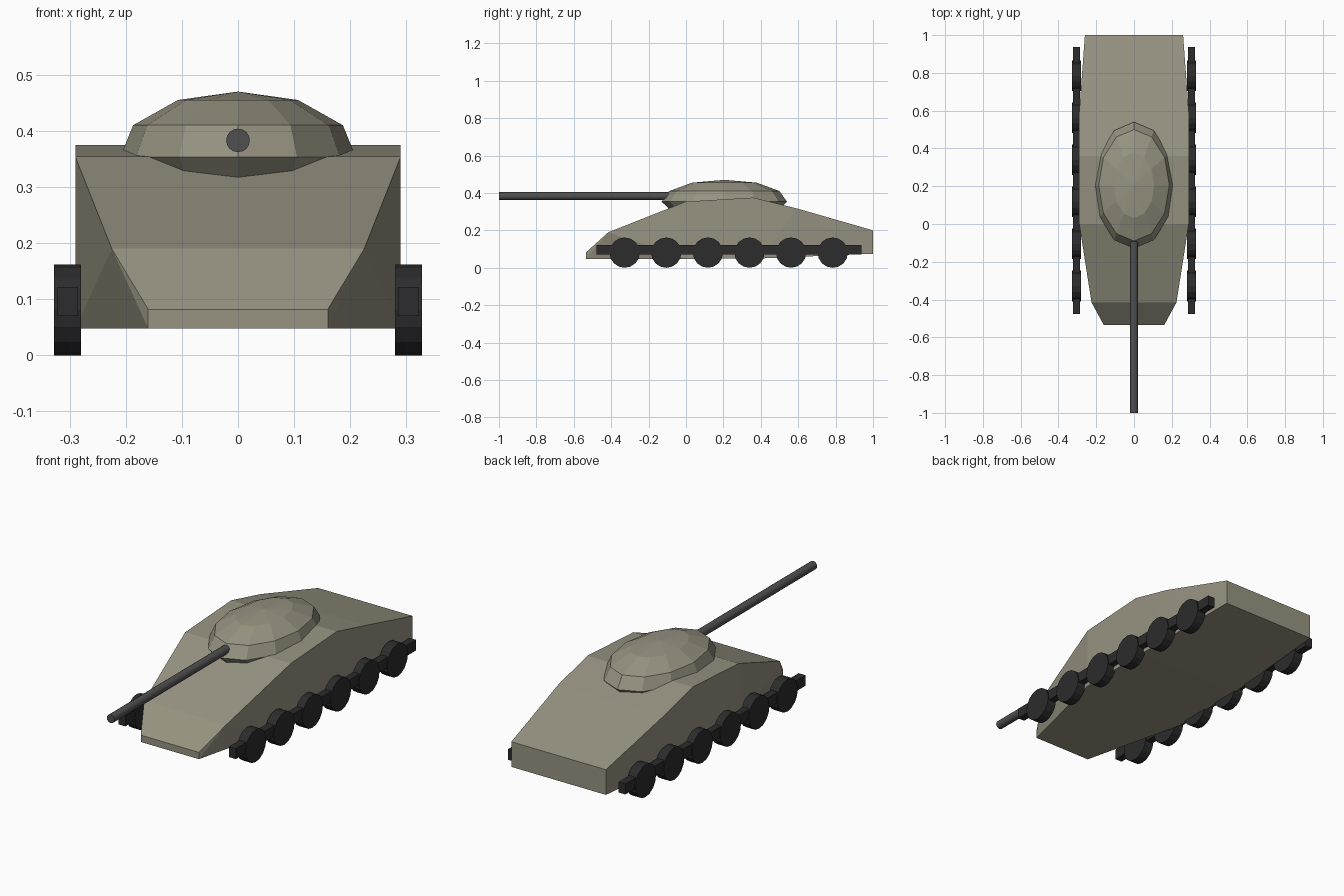
import bpy, bmesh, math
from mathutils import Matrix

if "Cube" in bpy.data.objects:
    bpy.data.objects.remove(bpy.data.objects["Cube"])


def material(name, rgb):
    m = bpy.data.materials.new(name)
    m.diffuse_color = (*rgb, 1)
    m.use_nodes = True
    m.node_tree.nodes["Principled BSDF"].inputs["Base Color"].default_value = m.diffuse_color
    return m


armour = material("armour", (0.31, 0.29, 0.22))
rubber = material("rubber", (0.025, 0.025, 0.025))
steel = material("steel", (0.08, 0.08, 0.08))


def finish(name, bm, mat):
    bmesh.ops.recalc_face_normals(bm, faces=bm.faces)
    me = bpy.data.meshes.new(name)
    bm.to_mesh(me)
    bm.free()
    me.materials.append(mat)
    ob = bpy.data.objects.new(name, me)
    bpy.context.collection.objects.link(ob)
    return ob


def cylinder(name, centre, radius, depth, axis, sides, mat):
    bm = bmesh.new()
    rot = Matrix.Rotation(math.pi / 2, 4, 'Y' if axis == 'X' else 'X')
    bmesh.ops.create_cone(bm, cap_ends=True, segments=sides, radius1=radius,
                          radius2=radius, depth=depth,
                          matrix=Matrix.Translation(centre) @ rot)
    return finish(name, bm, mat)


# Hull: convex shell through (half width, y, z) outline points
outline = [(0.16, -0.535, 0.048), (0.29, 0.0, 0.048), (0.29, 0.4, 0.05),
           (0.26, 1.0, 0.075),
           (0.16, -0.535, 0.082), (0.225, -0.415, 0.19), (0.29, 0.0, 0.354),
           (0.29, 0.36, 0.375), (0.29, 0.59, 0.318), (0.26, 1.0, 0.2)]
bm = bmesh.new()
for x, y, z in outline:
    for s in (-1, 1):
        bm.verts.new((s * x, y, z))
bmesh.ops.convex_hull(bm, input=bm.verts)
bmesh.ops.dissolve_limit(bm, angle_limit=0.01, verts=bm.verts, edges=bm.edges)
finish("hull", bm, armour)

# Turret: twelve-sided oval rings (half width, half length, z) and an apex
SIDES, CY = 12, 0.205
rings = [(0.17, 0.275, 0.295), (0.21, 0.335, 0.353),
         (0.187, 0.295, 0.41), (0.107, 0.173, 0.455)]
bm = bmesh.new()
loops = []
for rx, ry, z in rings:
    loops.append([bm.verts.new((rx * math.sin(math.tau * i / SIDES),
                                CY + ry * math.cos(math.tau * i / SIDES), z))
                  for i in range(SIDES)])
apex = bm.verts.new((0, CY, 0.47))
for i in range(SIDES):
    j = (i + 1) % SIDES
    for a, b in zip(loops, loops[1:]):
        bm.faces.new((a[i], a[j], b[j], b[i]))
    bm.faces.new((loops[-1][i], loops[-1][j], apex))
bm.faces.new(loops[0])
finish("turret", bm, armour)

# Gun barrel
barrel = cylinder("gun_barrel", (0, -0.5, 0.383), 0.021, 1.0, 'Y', 16, steel)
for p in barrel.data.polygons:
    p.use_smooth = len(p.vertices) == 4

# Running gear: six wheels and a beam on each side
for side, s in (("left", -1), ("right", 1)):
    for i in range(6):
        cylinder(f"{side}_wheel_{i + 1}", (s * 0.304, -0.328 + i * 0.2225, 0.081),
                 0.081, 0.048, 'X', 16, rubber)
    bm = bmesh.new()
    bmesh.ops.create_cube(bm, size=1, matrix=Matrix.Translation(
        (s * 0.304, 0.23, 0.096)) @ Matrix.Diagonal((0.038, 1.415, 0.052, 1)))
    finish(f"{side}_wheel_beam", bm, rubber)
